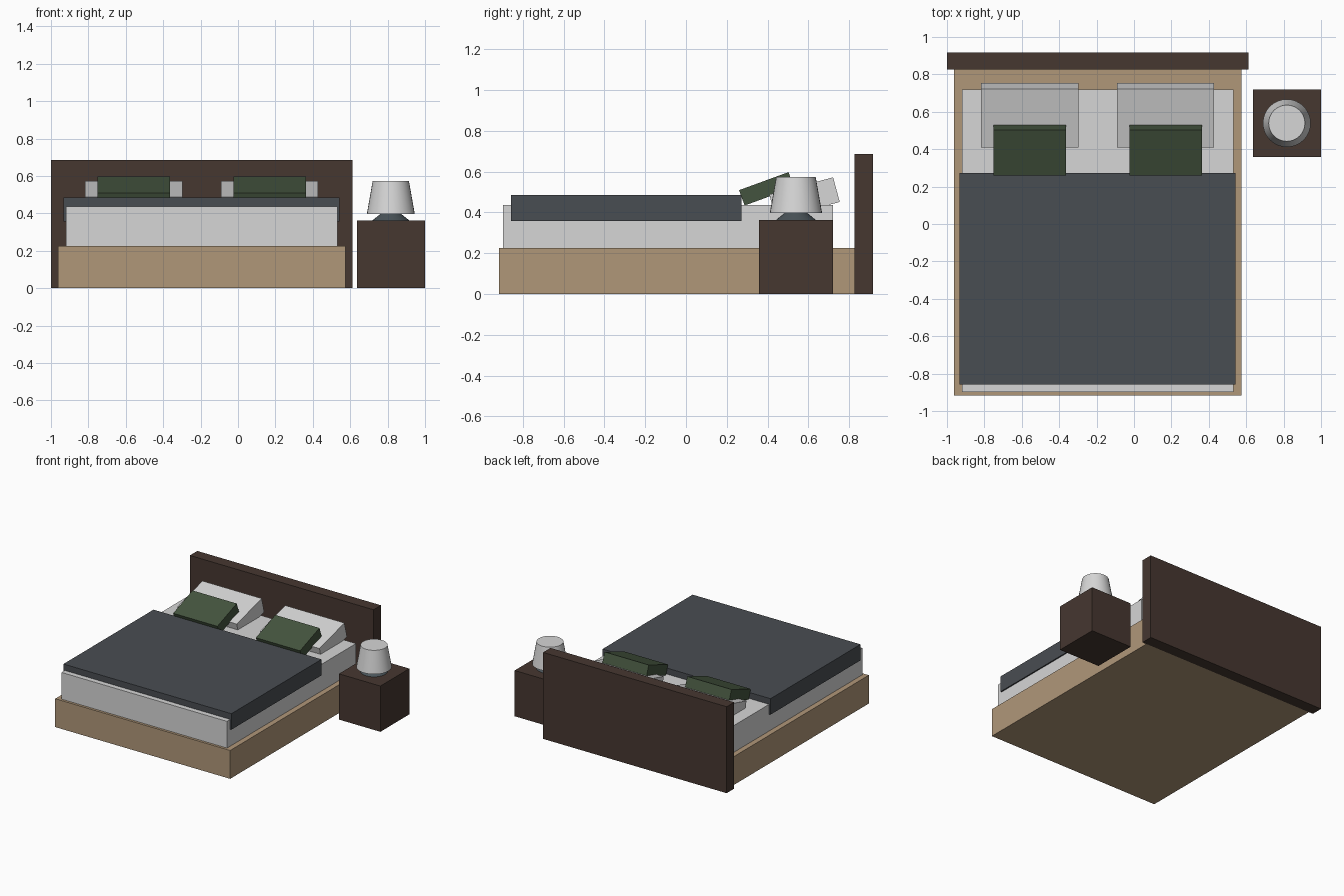
import bpy, math

if "Cube" in bpy.data.objects:
    bpy.data.objects.remove(bpy.data.objects["Cube"])


def material(name, r, g, b):
    """Flat colour given as sRGB 0-255, stored as linear."""
    def lin(c):
        c /= 255
        return c / 12.92 if c <= 0.04045 else ((c + 0.055) / 1.055) ** 2.4
    m = bpy.data.materials.new(name)
    m.diffuse_color = (lin(r), lin(g), lin(b), 1)
    m.use_nodes = True
    m.node_tree.nodes["Principled BSDF"].inputs["Base Color"].default_value = m.diffuse_color
    return m


DARK = material("dark_wood", 70, 55, 48)
TAN = material("tan_wood", 176, 151, 121)
WHITE = material("white_linen", 214, 214, 214)
SLATE = material("slate_fabric", 73, 77, 82)
GREEN = material("green_fabric", 68, 84, 62)
STEEL = material("lamp_metal", 74, 84, 89)


def box(name, mat, x, y, z, tilt=0):
    """Box from (min, max) ranges, optionally tilted about its own x axis."""
    bpy.ops.mesh.primitive_cube_add(size=1)
    o = bpy.context.object
    o.name = name
    o.location = [(a + b) / 2 for a, b in (x, y, z)]
    o.scale = [b - a for a, b in (x, y, z)]
    o.rotation_euler.x = math.radians(tilt)
    o.data.materials.append(mat)
    return o


def tilted(name, mat, cx, cy, cz, w, l, t, tilt):
    return box(name, mat, (cx - w / 2, cx + w / 2), (cy - l / 2, cy + l / 2),
               (cz - t / 2, cz + t / 2), tilt)


def cone(name, mat, x, y, z0, z1, r0, r1):
    bpy.ops.mesh.primitive_cone_add(vertices=32, radius1=r0, radius2=r1,
                                    depth=z1 - z0, location=(x, y, (z0 + z1) / 2))
    o = bpy.context.object
    o.name = name
    o.data.materials.append(mat)
    bpy.ops.object.shade_smooth_by_angle(angle=math.radians(30))
    return o


# Bed
box("headboard", DARK, (-1.0, 0.612), (0.825, 0.918), (0, 0.686))
box("bed_base", TAN, (-0.962, 0.574), (-0.918, 0.825), (0, 0.225))
box("mattress", WHITE, (-0.92, 0.532), (-0.898, 0.72), (0.225, 0.437))
box("blanket", SLATE, (-0.932, 0.542), (-0.857, 0.272), (0.358, 0.485))

# Pillows and cushions, mirrored about the bed's centre line
for side, s in (("left", -1), ("right", 1)):
    cx = -0.194 + s * 0.363
    tilted(side + "_pillow", WHITE, cx, 0.581, 0.47, 0.52, 0.324, 0.125, 15)
    tilted(side + "_cushion", GREEN, cx, 0.395, 0.516, 0.388, 0.258, 0.08, 20)

# Nightstand and lamp
box("nightstand", DARK, (0.636, 1.0), (0.357, 0.72), (0, 0.363))
cone("lamp_base", STEEL, 0.817, 0.539, 0.363, 0.402, 0.098, 0.05)
cone("lamp_shade", WHITE, 0.817, 0.539, 0.398, 0.573, 0.128, 0.097)
